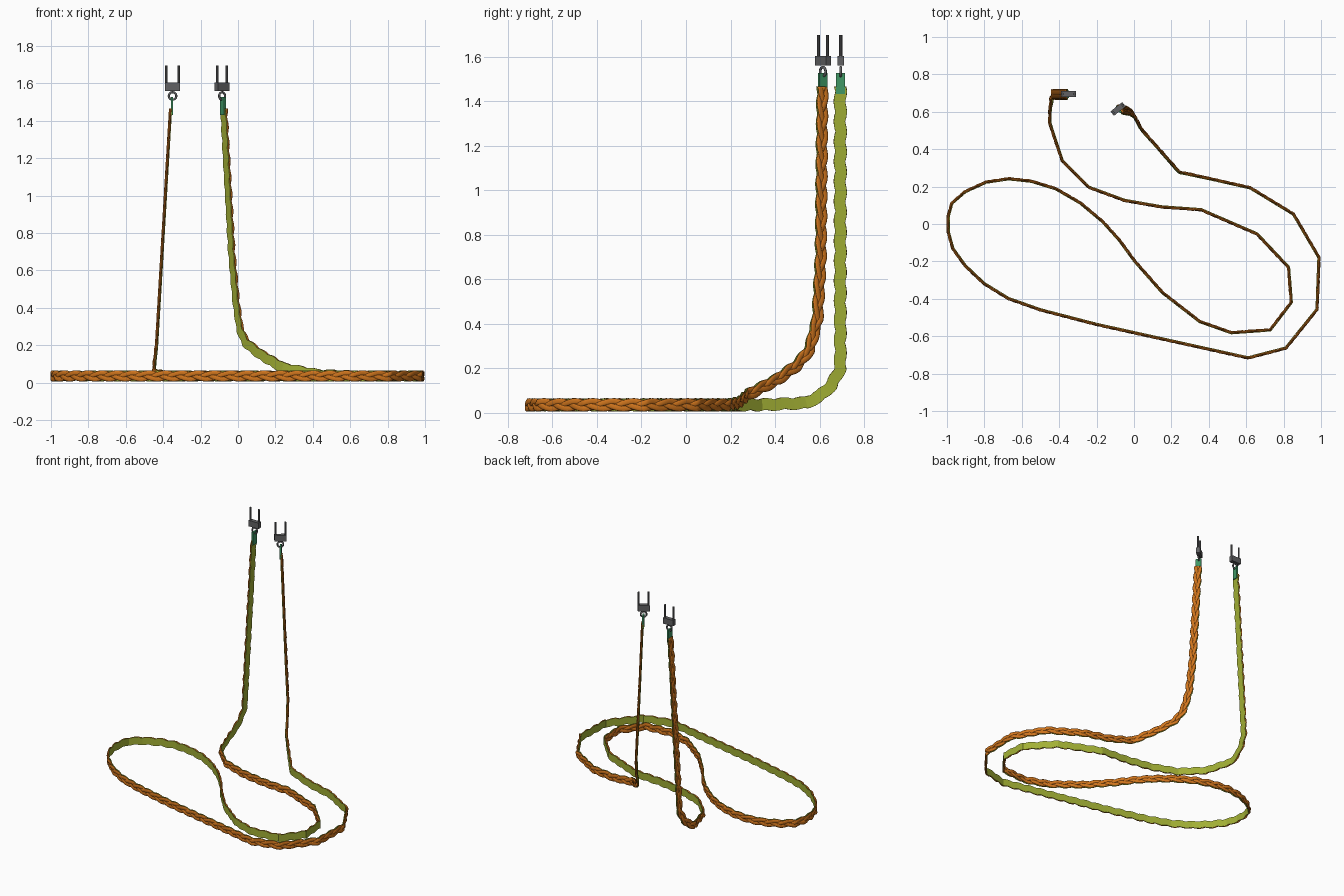
import bpy, math
from mathutils import Vector, Matrix

if "Cube" in bpy.data.objects:
    bpy.data.objects.remove(bpy.data.objects["Cube"])


def material(name, rgb):
    m = bpy.data.materials.new(name)
    m.diffuse_color = (*rgb, 1)
    m.use_nodes = True
    m.node_tree.nodes["Principled BSDF"].inputs["Base Color"].default_value = m.diffuse_color
    return m


ORANGE = material("orange leather", (0.62, 0.175, 0.012))
GREEN = material("olive green lining", (0.36, 0.43, 0.035))
TEAL = material("teal tab", (0.05, 0.31, 0.13))
METAL = material("grey metal", (0.12, 0.12, 0.125))

# Strap centre line: hanging left end, ground loops (x, y at z = 0.036), hanging right end
G = 0.036
left_end = [(-0.357, 0.693, 1.465), (-0.432, 0.693, 0.20), (-0.441, 0.655, 0.125),
            (-0.446, 0.60, 0.075), (-0.447, 0.54, 0.045)]
ground = [(-0.38, 0.34), (-0.24, 0.20), (-0.05, 0.13), (0.15, 0.095), (0.36, 0.08),
          (0.66, -0.05), (0.83, -0.23), (0.845, -0.42), (0.73, -0.57), (0.52, -0.585),
          (0.35, -0.525), (0.15, -0.37), (0, -0.2), (-0.08, -0.09), (-0.17, 0.01),
          (-0.29, 0.11), (-0.42, 0.185), (-0.55, 0.225), (-0.67, 0.238), (-0.79, 0.22),
          (-0.90, 0.17), (-0.97, 0.11), (-0.99, 0.04), (-0.99, -0.04), (-0.965, -0.13),
          (-0.90, -0.22), (-0.80, -0.315), (-0.67, -0.395), (-0.5, -0.455), (-0.2, -0.533),
          (0.61, -0.712), (0.81, -0.66), (0.975, -0.455), (0.985, -0.18), (0.85, 0.05), (0.62, 0.19)]
right_end = [(0.42, 0.235, 0.045), (0.24, 0.275, 0.08), (0.12, 0.41, 0.15), (0.04, 0.50, 0.215),
             (0.01, 0.555, 0.285), (-0.01, 0.59, 0.42), (-0.035, 0.605, 0.70), (-0.077, 0.612, 1.465)]
pts = [Vector(p) for p in left_end + [(x, y, G) for x, y in ground] + right_end]
N_LEFT, N_RIGHT = Vector((-1, 0, 0)), Vector((0.85, 0.52, 0)).normalized()

# Tangent and braid-side direction at each control point (braid is right of travel)
tans, nors = [], []
for i, p in enumerate(pts):
    a = (p - pts[i - 1]).normalized() if i else Vector()
    b = (pts[i + 1] - p).normalized() if i < len(pts) - 1 else Vector()
    t = (a + b).normalized()
    n = Vector((t.y, -t.x, 0)).normalized()
    if i < 3:
        n = N_LEFT
    elif i > len(pts) - 5:
        n = N_RIGHT
    tans.append(t)
    nors.append(n)

# Sampled frames: position, braid normal, width direction, distance
frames, dist = [], 0.0
for i in range(len(pts) - 1):
    seg = (pts[i + 1] - pts[i]).length
    k = max(1, round(seg / 0.012))
    for j in range(k + (i == len(pts) - 2)):
        f = j / k
        t = tans[i].lerp(tans[i + 1], f).normalized()
        n = nors[i].lerp(nors[i + 1], f)
        n = (n - t * n.dot(t)).normalized()
        frames.append((pts[i].lerp(pts[i + 1], f), n, n.cross(t), dist + f * seg))
    dist += seg

PERIOD, SWING, RV, RH = 0.27, 0.0165, 0.0135, 0.005


def sweep(name, section, mat, smooth):
    """Sweep a section given as (width, height) points for each distance."""
    verts, faces = [], []
    for p, n, w, s in frames:
        sec = section(s)
        verts += [p + w * v + n * h for v, h in sec]
    m = len(sec)
    for i in range(len(frames) - 1):
        for j in range(m):
            a, b = i * m + j, i * m + (j + 1) % m
            faces.append((a, a + m, b + m, b))
    faces += [tuple(range(m)), tuple(reversed(range(len(verts) - m, len(verts))))]
    me = bpy.data.meshes.new(name)
    me.from_pydata(verts, [], faces)
    me.materials.append(mat)
    for poly in me.polygons:
        poly.use_smooth = smooth
    ob = bpy.data.objects.new(name, me)
    bpy.context.collection.objects.link(ob)
    return ob


def phase(s, k):
    return math.tau * (s / PERIOD + k / 3)


# Three plaited strands
for k in range(3):
    def strand(s, k=k):
        f = phase(s, k)
        cv, ch = SWING * math.sin(f), 0.005 + 0.0035 * math.sin(2 * f)
        return [(cv + RV * math.cos(math.tau * q / 10), ch + RH * math.sin(math.tau * q / 10))
                for q in range(10)]
    sweep(f"braid_strand_{k + 1}", strand, ORANGE, True)


# Flat lining with the braid's scalloped outline
def lining(s):
    v = [SWING * math.sin(phase(s, k)) for k in range(3)]
    hi, lo = max(v) + RV - 0.0005, min(v) - RV + 0.0005
    return [(lo, -0.005), (hi, -0.005), (hi, -0.002), (lo, -0.002)]


sweep("strap_lining", lining, GREEN, False)


def place(name, mat, loc, frame, scale=(1, 1, 1)):
    ob = bpy.context.object
    ob.name = name
    ob.matrix_world = Matrix.Translation(loc) @ frame @ Matrix.Diagonal((*scale, 1))
    ob.data.materials.append(mat)
    return ob


# End tab, ring and two-pronged clip for each hanging end
def end_fitting(side, frame, ring_xy, n, angle):
    p, _, _, _ = frame
    tab_rot = Matrix.Rotation(math.atan2(n.y, n.x), 4, 'Z')
    clip = Matrix.Rotation(angle, 4, 'Z')
    x, y = ring_xy
    bpy.ops.mesh.primitive_cube_add(size=1)
    place(f"{side}_end_tab", TEAL, ((p.x + x) / 2, (p.y + y) / 2, 1.48), tab_rot, (0.012, 0.042, 0.095))
    bpy.ops.mesh.primitive_torus_add(major_radius=0.02, minor_radius=0.006,
                                     major_segments=20, minor_segments=8)
    ring = place(f"{side}_ring", METAL, (x, y, 1.533), clip @ Matrix.Rotation(math.pi / 2, 4, 'X'))
    for poly in ring.data.polygons:
        poly.use_smooth = True
    bpy.ops.mesh.primitive_cube_add(size=1)
    block = place(f"{side}_clip_block", METAL, (x, y, 1.582), clip, (0.08, 0.03, 0.044))
    bev = block.modifiers.new("bevel", 'BEVEL')
    bev.width = 0.004
    for sx in (-1, 1):
        off = clip @ Vector((sx * 0.033, 0, 0))
        bpy.ops.mesh.primitive_cylinder_add(vertices=10, radius=0.007, depth=0.12)
        place(f"{side}_clip_prong", METAL, (x + off.x, y + off.y, 1.637), clip)


end_fitting("left", frames[0], (-0.35, 0.695), N_LEFT, 0)
end_fitting("right", frames[-1], (-0.085, 0.615), N_RIGHT, math.radians(38))
